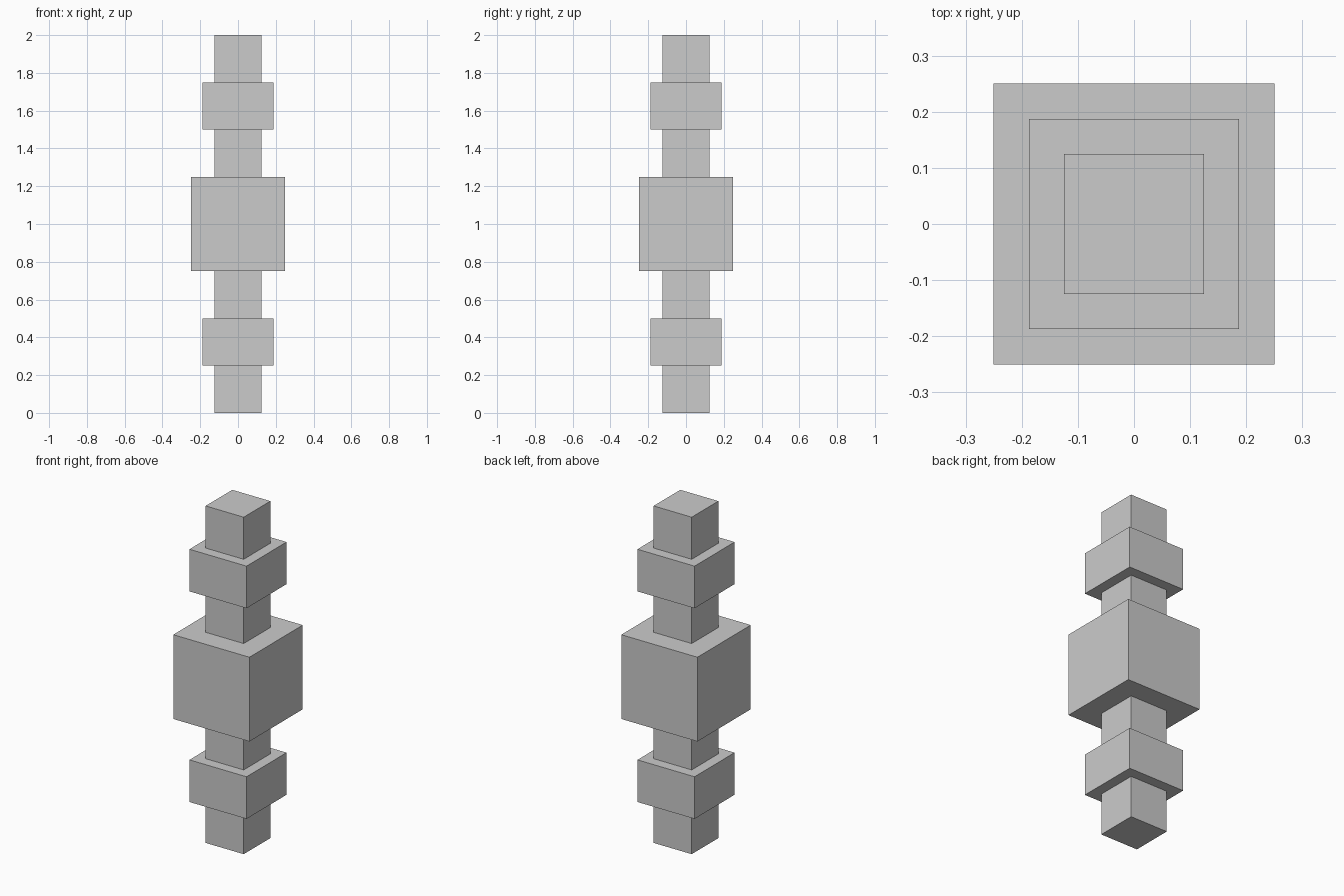
import bpy

default_cube = bpy.data.objects.get("Cube")
if default_cube:
    bpy.data.objects.remove(default_cube, do_unlink=True)

# Single plain grey material
grey = bpy.data.materials.new("plain_grey")
grey.use_nodes = True
colour = (0.6, 0.6, 0.6, 1.0)
grey.diffuse_color = colour
grey.node_tree.nodes["Principled BSDF"].inputs["Base Color"].default_value = colour


def add_block(name, width, bottom, height):
    """Square block standing on the central axis."""
    bpy.ops.mesh.primitive_cube_add(size=1, location=(0, 0, bottom + height / 2))
    block = bpy.context.object
    block.name = name
    block.scale = (width, width, height)
    bpy.ops.object.transform_apply(location=False, rotation=False, scale=True)
    block.data.materials.append(grey)


# Blocks stacked from the ground up: name, width, height
stack = [
    ("bottom_end", 0.25, 0.25),
    ("lower_collar", 0.375, 0.25),
    ("lower_neck", 0.25, 0.25),
    ("centre_block", 0.5, 0.5),
    ("upper_neck", 0.25, 0.25),
    ("upper_collar", 0.375, 0.25),
    ("top_end", 0.25, 0.25),
]
level = 0.0
for name, width, height in stack:
    add_block(name, width, level, height)
    level += height
